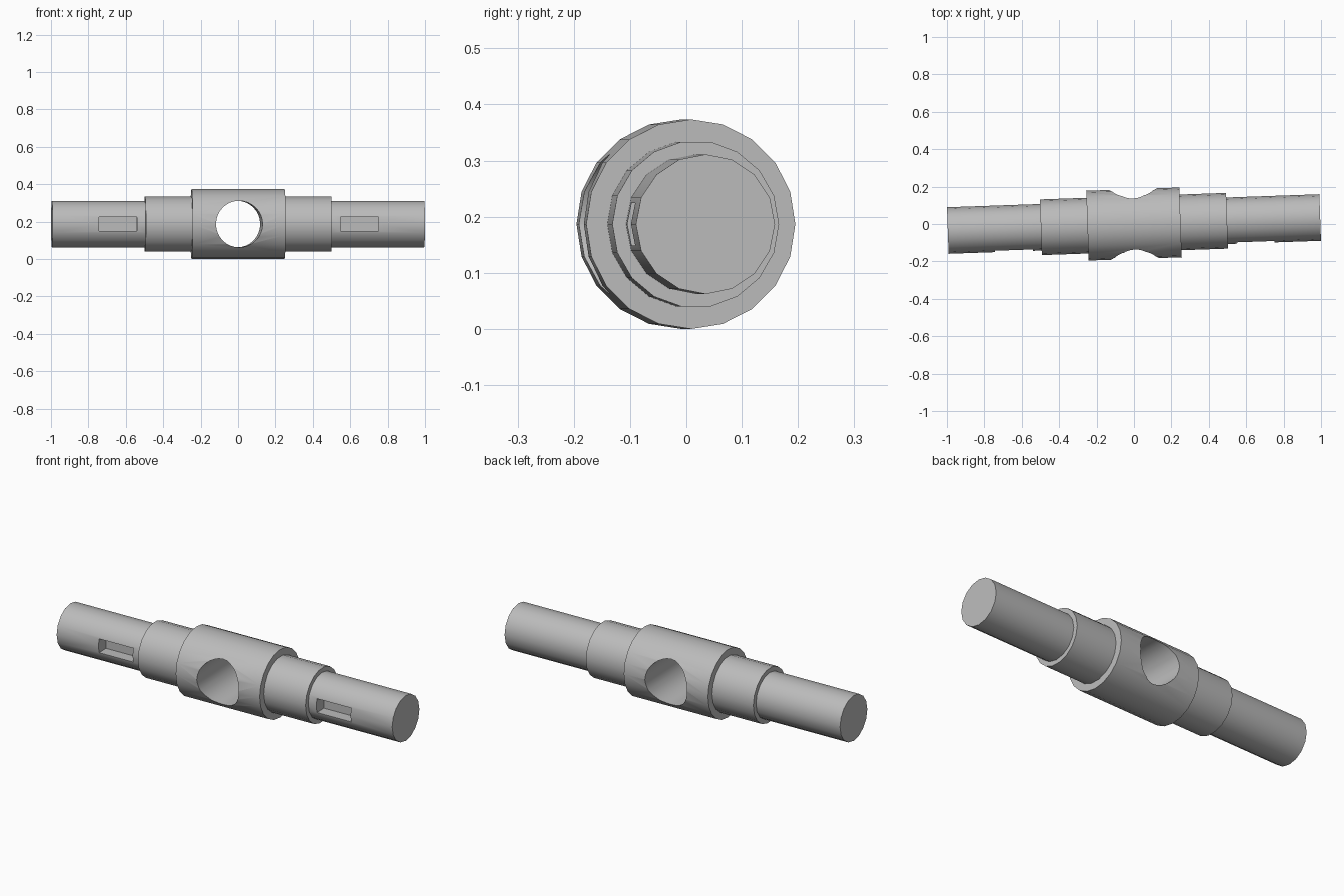
import bpy, bmesh
from math import radians, pi
from mathutils import Matrix

if "Cube" in bpy.data.objects:
    bpy.data.objects.remove(bpy.data.objects["Cube"])

R_HUB, R_COLLAR, R_ROD = 0.1867, 0.149, 0.1245
X_HUB, X_COLLAR, X_ROD = 0.249, 0.498, 0.996
TILT = radians(2)

steel = bpy.data.materials.new("grey steel")
steel.use_nodes = True
GREY = (0.5, 0.5, 0.5, 1)
steel.diffuse_color = GREY
steel.node_tree.nodes["Principled BSDF"].inputs["Base Color"].default_value = GREY


def make_object(name, bm):
    """Wrap a bmesh in an object set along the slightly turned shaft axis."""
    bmesh.ops.recalc_face_normals(bm, faces=bm.faces)
    mesh = bpy.data.meshes.new(name)
    bm.to_mesh(mesh)
    bm.free()
    mesh.materials.append(steel)
    obj = bpy.data.objects.new(name, mesh)
    bpy.context.collection.objects.link(obj)
    obj.location.z = R_HUB
    obj.rotation_euler.z = TILT
    return obj


def cylinder(name, radius, sides, x0, x1, axis="Y"):
    """Cylinder along x (turned about Y), or along y (turned about X)."""
    bm = bmesh.new()
    matrix = Matrix.Translation(((x0 + x1) / 2, 0, 0)) if axis == "Y" else Matrix()
    bmesh.ops.create_cone(bm, cap_ends=True, segments=sides, radius1=radius,
                          radius2=radius, depth=abs(x1 - x0),
                          matrix=matrix @ Matrix.Rotation(pi / 2, 4, axis))
    return make_object(name, bm)


def box(name, center, size):
    bm = bmesh.new()
    bmesh.ops.create_cube(bm, size=1, matrix=Matrix.Translation(center)
                          @ Matrix.Diagonal((*size, 1)))
    return make_object(name, bm)


def cut(obj, cutter):
    cutter.hide_render = True
    mod = obj.modifiers.new("cut", "BOOLEAN")
    mod.operation = "DIFFERENCE"
    mod.solver = "EXACT"
    mod.object = cutter
    bpy.context.view_layer.objects.active = obj
    bpy.ops.object.modifier_apply(modifier=mod.name)
    bpy.data.objects.remove(cutter)


# Central hub with a cross bore
hub = cylinder("hub", R_HUB, 20, -X_HUB, X_HUB)
cut(hub, cylinder("bore_cutter", R_ROD, 32, -0.4, 0.4, axis="X"))
parts = [hub]

# Stepped collar and slotted end rod on each side
for side, s in (("left", 1), ("right", -1)):
    parts.append(cylinder(side + "_collar", R_COLLAR, 18, s * (X_HUB - 0.01), s * X_COLLAR))
    rod = cylinder(side + "_rod", R_ROD, 16, s * (X_COLLAR - 0.01), s * X_ROD)
    cut(rod, box("slot_cutter", (s * 0.647, -0.15, 0), (0.203, 0.19, 0.076)))
    parts.append(rod)

# Smooth sides with crisp edges
bpy.ops.object.select_all(action="DESELECT")
for part in parts:
    part.select_set(True)
bpy.context.view_layer.objects.active = hub
bpy.ops.object.shade_smooth_by_angle(angle=radians(30))
